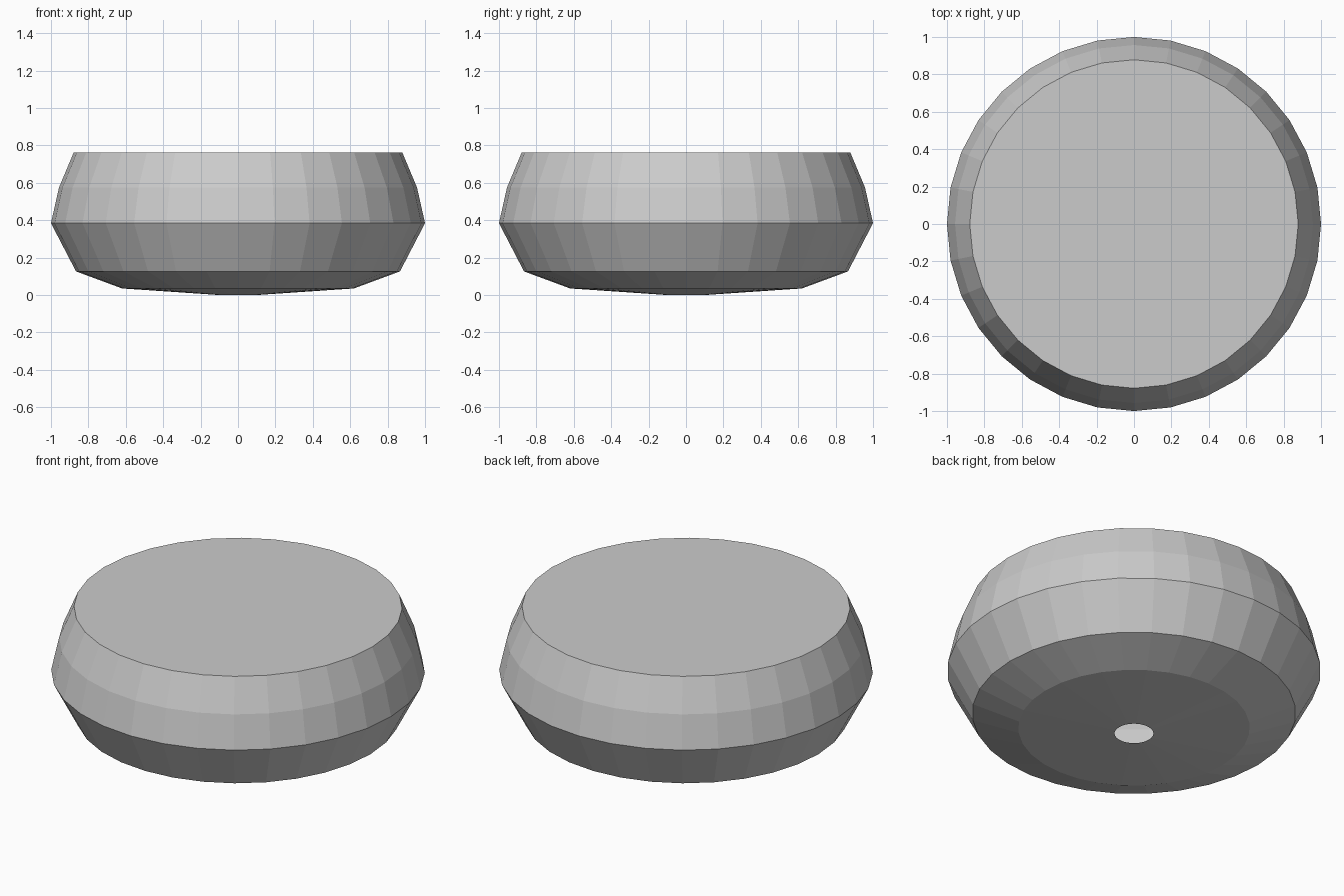
import bpy
import bmesh
import math

if "Cube" in bpy.data.objects:
    bpy.data.objects.remove(bpy.data.objects["Cube"])

SIDES = 32
# Profile as (radius, height), from the bottom hole up to the rim
PROFILE = [(0.104, 0.0), (0.62, 0.035), (0.866, 0.126),
           (1.0, 0.384), (0.957, 0.575), (0.878, 0.763)]


def ring(bm, radius, z):
    return [bm.verts.new((radius * math.cos(2 * math.pi * i / SIDES),
                          radius * math.sin(2 * math.pi * i / SIDES), z))
            for i in range(SIDES)]


# Faceted hollow shell, open at the small bottom hole
bm = bmesh.new()
rings = [ring(bm, r, z) for r, z in PROFILE]
for low, high in zip(rings, rings[1:]):
    for i in range(SIDES):
        j = (i + 1) % SIDES
        bm.faces.new((low[i], low[j], high[j], high[i]))

# Flat top
bm.faces.new(rings[-1])

mesh = bpy.data.meshes.new("round_body")
bm.to_mesh(mesh)
bm.free()
body = bpy.data.objects.new("round_body", mesh)
bpy.context.collection.objects.link(body)
